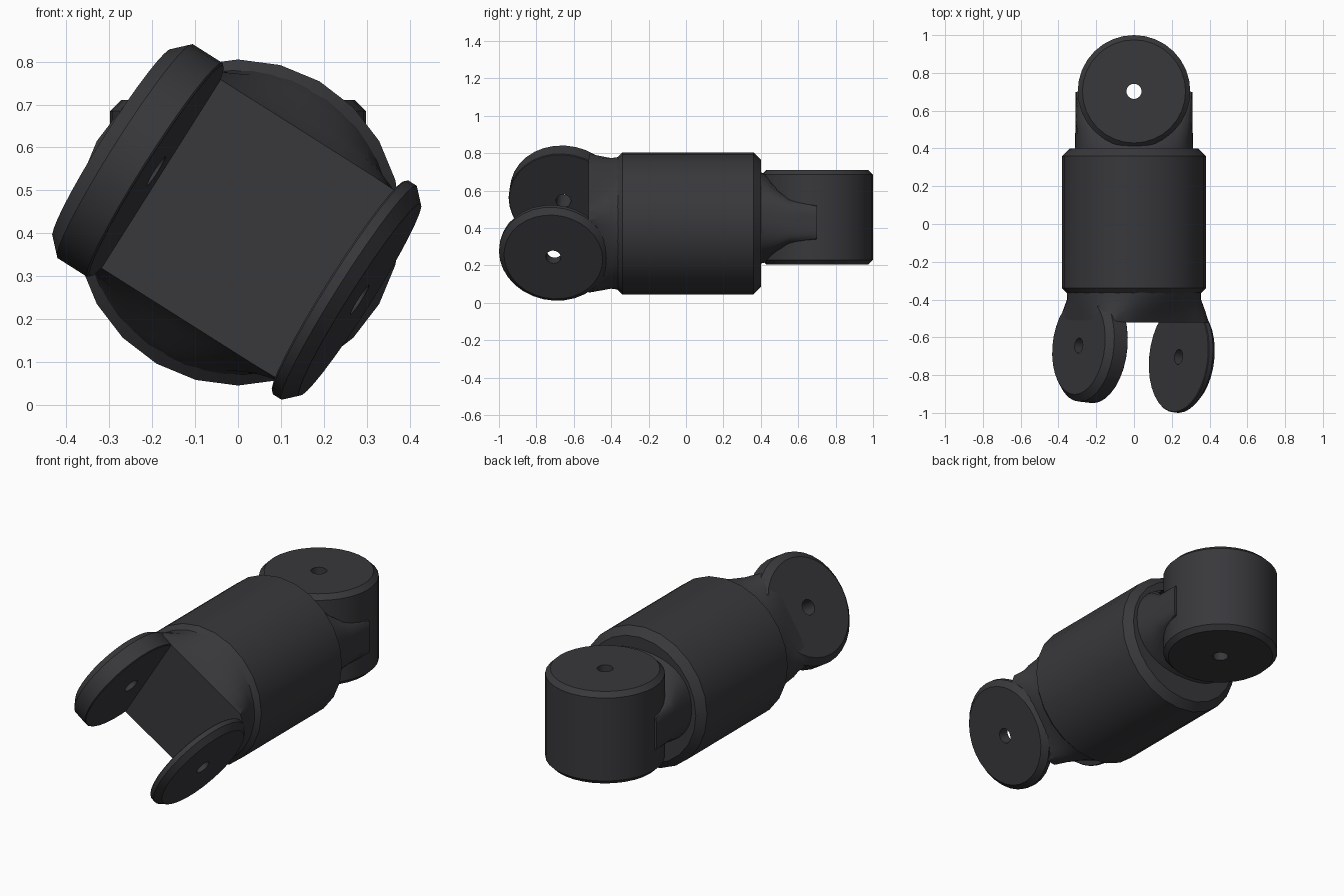
import bpy, bmesh, math
from mathutils import Matrix, Vector

if "Cube" in bpy.data.objects:
    bpy.data.objects.remove(bpy.data.objects["Cube"])

mat = bpy.data.materials.new("dark_metal")
mat.diffuse_color = (0.04, 0.04, 0.045, 1)
mat.use_nodes = True
mat.node_tree.nodes["Principled BSDF"].inputs["Base Color"].default_value = mat.diffuse_color


def finish(name, bm):
    bmesh.ops.recalc_face_normals(bm, faces=bm.faces)
    me = bpy.data.meshes.new(name)
    bm.to_mesh(me)
    bm.free()
    ob = bpy.data.objects.new(name, me)
    bpy.context.collection.objects.link(ob)
    me.materials.append(mat)
    bpy.ops.object.select_all(action='DESELECT')
    ob.select_set(True)
    bpy.context.view_layer.objects.active = ob
    bpy.ops.object.shade_smooth_by_angle(angle=math.radians(30))
    return ob


def loft(name, rings, closed=False):
    """Skin rings of points; cap the ends, or join last to first when closed."""
    bm = bmesh.new()
    vs = [[bm.verts.new(p) for p in r] for r in rings]
    n = len(vs[0])
    pairs = list(zip(vs, vs[1:])) + ([(vs[-1], vs[0])] if closed else [])
    for a, b in pairs:
        for i in range(n):
            j = (i + 1) % n
            bm.faces.new((a[i], a[j], b[j], b[i]))
    if not closed:
        bm.faces.new(vs[0])
        bm.faces.new(vs[-1])
    return finish(name, bm)


def lathe(name, profile, n, m, closed=False):
    """Revolve (radius, height) points about the local z of matrix m."""
    rings = [[m @ Vector((r * math.cos(2 * math.pi * i / n), r * math.sin(2 * math.pi * i / n), h))
              for i in range(n)] for r, h in profile]
    return loft(name, rings, closed)


def lug(name, r, h0, h1, c0, c1, m):
    """Pierced disc with chamfered rims."""
    prof = [(0.04, h0), (r - c0, h0), (r, h0 + c0), (r, h1 - c1), (r - c1, h1), (0.04, h1)]
    return lathe(name, prof, 32, m, True)


def rounded(a, b, power, n=48):
    """Superellipse outline: power 2 is an ellipse, high power a rectangle."""
    pts = []
    for i in range(n):
        t = 2 * math.pi * (i + 0.5) / n
        c, s = math.cos(t), math.sin(t)
        k = (abs(c) ** power + abs(s) ** power) ** (-1 / power)
        pts.append((a * k * c, b * k * s))
    return pts


def frame(x, y, z, origin):
    m = Matrix((x, y, z)).transposed().to_4x4()
    m.translation = origin
    return m


def cut(ob, cutter):
    mod = ob.modifiers.new("hole", 'BOOLEAN')
    mod.operation = 'DIFFERENCE'
    mod.solver = 'EXACT'
    mod.object = cutter
    bpy.context.view_layer.objects.active = ob
    bpy.ops.object.modifier_apply(modifier="hole")
    bpy.data.objects.remove(cutter)


# barrel
ZC = 0.425
along_y = frame(Vector((1, 0, 0)), Vector((0, 0, -1)), Vector((0, 1, 0)), Vector((0, 0, ZC)))
lathe("barrel", [(0.34, -0.38), (0.38, -0.34), (0.38, 0.36), (0.34, 0.40)], 24, along_y)

# back lug with vertical pin hole
lug("back_lug", 0.298, 0.205, 0.71, 0.025, 0.025, Matrix.Translation((0, 0.702, 0)))

# back neck blending from barrel to the sides of the lug
neck = loft("back_neck", [[(x, y, zc + z) for x, z in rounded(a, b, p)] for y, a, b, p, zc in
            [(0.38, 0.315, 0.25, 2.2, 0.455), (0.43, 0.312, 0.235, 2.4, 0.452),
             (0.55, 0.31, 0.13, 5, 0.435), (0.70, 0.31, 0.10, 14, 0.43)]])
cut(neck, lathe("neck_cutter", [(0.05, 0), (0.05, 1)], 32, Matrix.Translation((0, 0.702, 0))))

# fork directions: twisted about the barrel axis, then swung slightly
T = math.radians(32.3)
S = math.radians(5.5)
U = Vector((math.cos(T), 0, -math.sin(T)))
V = Vector((math.sin(T), 0, math.cos(T)))
Y = Vector((0, 1, 0))
axis = U * math.cos(S) - Y * math.sin(S)
fork = frame(V, axis.cross(V), axis, Vector((0, -0.677, ZC)))

# fork lugs
lug("fork_lug_thick", 0.295, -0.348, -0.226, 0.035, 0.004, fork)
lug("fork_lug_thin", 0.295, 0.28, 0.338, 0.004, 0.03, fork)

# fork root blending from barrel to a flat floor between the lugs
loft("fork_root", [[U * (u + du) + V * v + Y * y + Vector((0, 0, ZC)) for u, v in rounded(a, b, p)]
                   for y, a, b, p, du in
                   [(-0.36, 0.355, 0.355, 2, 0), (-0.40, 0.35, 0.335, 2.2, 0),
                    (-0.46, 0.34, 0.29, 4, 0), (-0.522, 0.33, 0.26, 16, -0.002)]])
